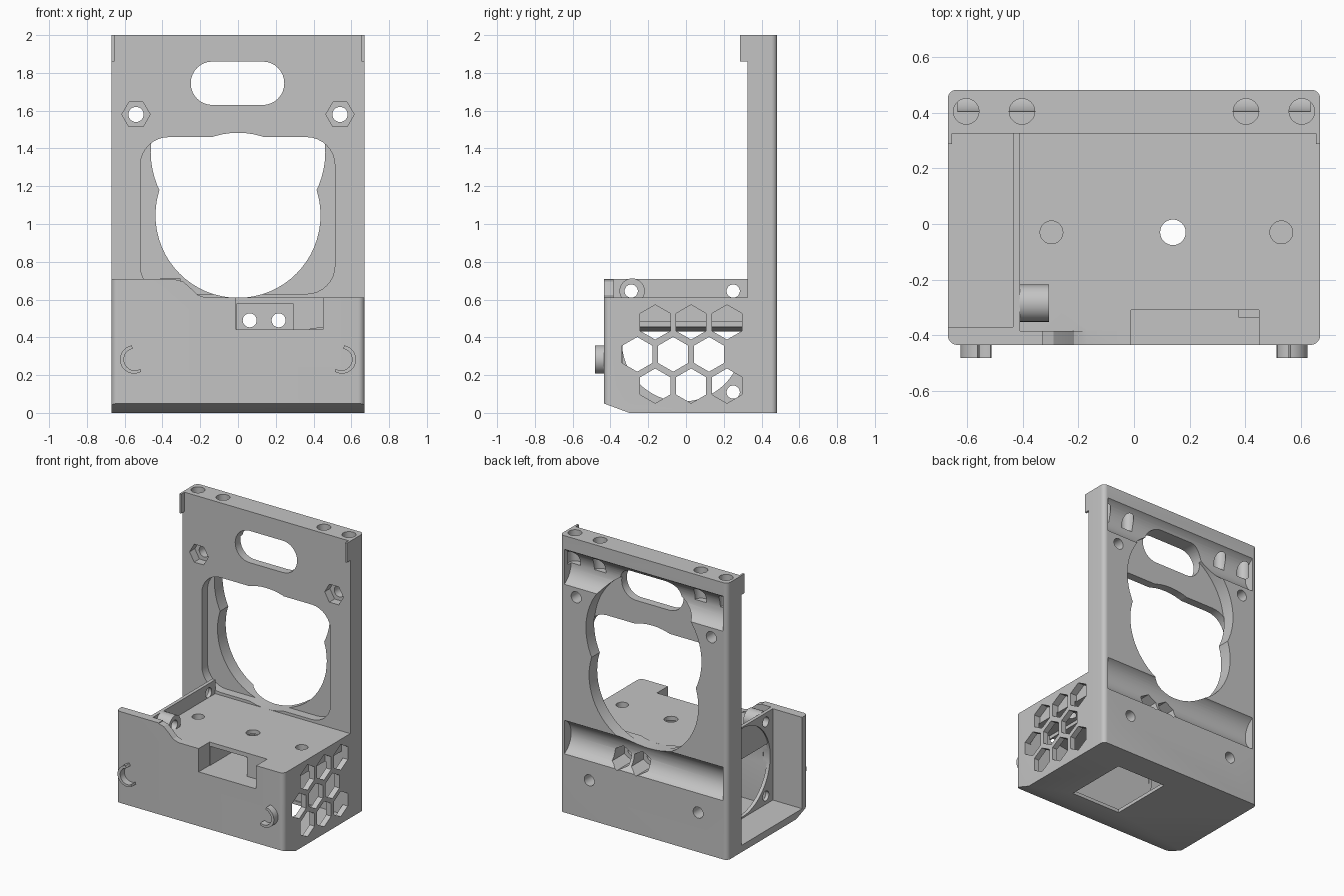
import bpy, bmesh
from math import sin, cos, radians

cube = bpy.data.objects.get("Cube")
if cube:
    bpy.data.objects.remove(cube)

grey = bpy.data.materials.new("plain_grey")
grey.use_nodes = True
COLOUR = (0.55, 0.55, 0.55, 1)
grey.diffuse_color = COLOUR
grey.node_tree.nodes["Principled BSDF"].inputs["Base Color"].default_value = COLOUR


def prism(name, pts, axis, a, b):
    """Extrude a 2D outline along an axis from a to b."""
    place = {"x": lambda p, t: (t, p[0], p[1]),
             "y": lambda p, t: (p[0], t, p[1]),
             "z": lambda p, t: (p[0], p[1], t)}[axis]
    bm = bmesh.new()
    low = [bm.verts.new(place(p, a)) for p in pts]
    high = [bm.verts.new(place(p, b)) for p in pts]
    bm.faces.new(low)
    bm.faces.new(high)
    n = len(pts)
    for i in range(n):
        j = (i + 1) % n
        bm.faces.new((low[i], low[j], high[j], high[i]))
    bmesh.ops.recalc_face_normals(bm, faces=bm.faces)
    mesh = bpy.data.meshes.new(name)
    bm.to_mesh(mesh)
    bm.free()
    mesh.materials.append(grey)
    ob = bpy.data.objects.new(name, mesh)
    bpy.context.collection.objects.link(ob)
    return ob


def arc(cx, cy, r, start, end, n):
    steps = [radians(start + (end - start) * i / n) for i in range(n + 1)]
    return [(cx + r * cos(t), cy + r * sin(t)) for t in steps]


def circle(cx, cy, r, n=32):
    return arc(cx, cy, r, 0, 360, n)[:-1]


def hexagon(cx, cy, r, turn=0):
    return arc(cx, cy, r, turn, turn + 360, 6)[:-1]


def rect(x0, x1, y0, y1):
    return [(x0, y0), (x1, y0), (x1, y1), (x0, y1)]


def rounded(x0, x1, y0, y1, low, high, n=8):
    """Rectangle with one radius for the low corners and one for the high."""
    def corner(x, y, sx, sy, r, start):
        if r == 0:
            return [(x, y)]
        return arc(x + sx * r, y + sy * r, r, start, start + 90, n)
    return (corner(x0, y0, 1, 1, low, 180) + corner(x1, y0, -1, 1, low, 270)
            + corner(x1, y1, -1, -1, high, 0) + corner(x0, y1, 1, -1, high, 90))


def cut(targets, pts, axis, a, b):
    cutter = prism("cutter", pts, axis, a, b)
    cutter.hide_render = True
    for ob in targets:
        mod = ob.modifiers.new("cut", "BOOLEAN")
        mod.operation = "DIFFERENCE"
        mod.solver = "EXACT"
        mod.object = cutter
        bpy.context.view_layer.objects.active = ob
        bpy.ops.object.modifier_apply(modifier=mod.name)
    bpy.data.objects.remove(cutter)


W, FRONT, JOIN, BACK = 0.67, -0.435, 0.325, 0.483

# Upright back plate and lower housing
plate = prism("back_plate", rounded(-W, W, JOIN, BACK, 0, 0.032), "z", 0, 2)
box = prism("housing", rounded(-W, W, FRONT, JOIN + 0.003, 0.035, 0), "z", 0, 0.71)

# Plate: central opening, front recess, handle slot
cut([plate], rounded(-0.517, 0.513, 0.63, 1.46, 0.15, 0.15), "y", 0, 0.39)
cut([plate], circle(0, 1.38, 0.462, 64), "y", 0.385, 1)
cut([plate], circle(0, 1.046, 0.437, 64), "y", 0, 1)
cut([plate], rounded(-0.25, 0.245, 1.63, 1.86, 0.114, 0.114), "y", 0, 1)

# Shallow rod grooves across the back
for z, r in ((1.775, 0.142), (0.545, 0.133)):
    cut([plate], circle(0.405 + r, z, r, 48), "x", -0.635, 0.635)

# Screw holes and nut pockets in the plate
for s in (-1, 1):
    cut([plate], hexagon(s * 0.54, 1.58, 0.075), "y", 0, 0.385)
    cut([plate], circle(s * 0.54, 1.58, 0.04), "y", 0, 1)
    cut([plate], circle(s * 0.435, 0.285, 0.04), "y", 0.36, 1)
    for x in (0.403, 0.604):
        cut([plate], circle(s * x, 0.405, 0.046), "z", 1.775, 3)

# Housing: sloped front foot, open fan bay, lowered top with curved lip end
cut([box], [(-1, 0.26), (FRONT, 0.05), (-0.3, 0), (-0.3, -1), (-1, -1)], "x", -1, 1)
cut([box], rect(-1, -0.435, -0.37, 1), "z", 0.05, 1)
cut([box], rect(-0.41, 1, -0.385, 1), "z", 0.61, 1)
lip = [(-0.33, 1), (-0.33, 0.705), (-0.29, 0.695), (-0.25, 0.66), (-0.215, 0.625),
       (-0.17, 0.61), (1, 0.61), (1, 1)]
cut([box], lip, "y", -1, -0.38)

# Hollow interior with a dropped ceiling under the front notch
hollow = [(-0.41, 0.025), (0.63, 0.025), (0.63, 0.48), (0.46, 0.48), (0.46, 0.455),
          (0.3, 0.43), (-0.02, 0.43), (-0.02, 0.48), (-0.41, 0.48)]
cut([box], hollow, "y", -0.335, 0.3)
cut([box], rect(-0.02, 0.38, -0.185, 0.29), "z", -1, 0.2)

# Front notch and the slot running back beneath the roof
cut([box], rect(-0.01, 0.45, -1, -0.31), "z", 0.442, 1)
cut([box], rect(-0.005, 0.29, -0.35, 0.2), "z", 0.442, 0.58)

# Fan opening
fan = circle(-0.02, 0.38, 0.32, 64)
cut([box], fan, "x", -0.5, -0.425)
cut([box], [(y, z) for y, z in fan if z < 0.478], "x", -0.5, -0.38)

# Honeycomb vents on the side wall
for z, y0 in ((0.48, -0.163), (0.31, -0.258), (0.143, -0.163)):
    for i in range(3):
        cut([box], hexagon(y0 + i * 0.19, z, 0.092, 30), "x", 0.62, 1)

# Holes in the housing roof
for x, r in ((-0.297, 0.041), (0.14, 0.046), (0.53, 0.041)):
    cut([box], circle(x, -0.03, r), "z", 0.3, 1)

# Bolt holes and nut pockets running through housing and plate
for x in (0.062, 0.215):
    cut([box, plate], circle(x, 0.49, 0.037), "y", 0, 1)
    cut([box, plate], hexagon(x, 0.49, 0.075, 30), "y", 0.305, 1)

# Fan screw boss and fan screw holes
boss = prism("fan_screw_boss", circle(-0.285, 0.645, 0.067), "x", -0.412, -0.305)
for y in (-0.29, 0.25):
    for z in (0.11, 0.645):
        cut([box, boss] if (y < 0 and z > 0.5) else [box],
            circle(y, z, 0.035), "x", -0.5, -0.3)

# Crescent ridges on the front and thin tabs at the top corners
parts = [plate, box, boss]
for s, side in ((-1, "right"), (1, "left")):
    ring = arc(0.55, 0.283, 0.075, 80, -120, 24) + arc(0.546, 0.283, 0.058, -120, 80, 24)
    parts.append(prism(side + "_crescent", [(s * x, z) for x, z in ring],
                       "y", -0.483, FRONT + 0.002))
    edges = sorted((s * 0.655, s * W))
    parts.append(prism(side + "_top_tab", rect(*edges, 0.287, JOIN + 0.002), "z", 1.86, 2))

# Shade curved walls smooth, keep edges sharp
bpy.ops.object.select_all(action="DESELECT")
for ob in parts:
    ob.select_set(True)
bpy.context.view_layer.objects.active = plate
bpy.ops.object.shade_smooth_by_angle(angle=radians(25))
